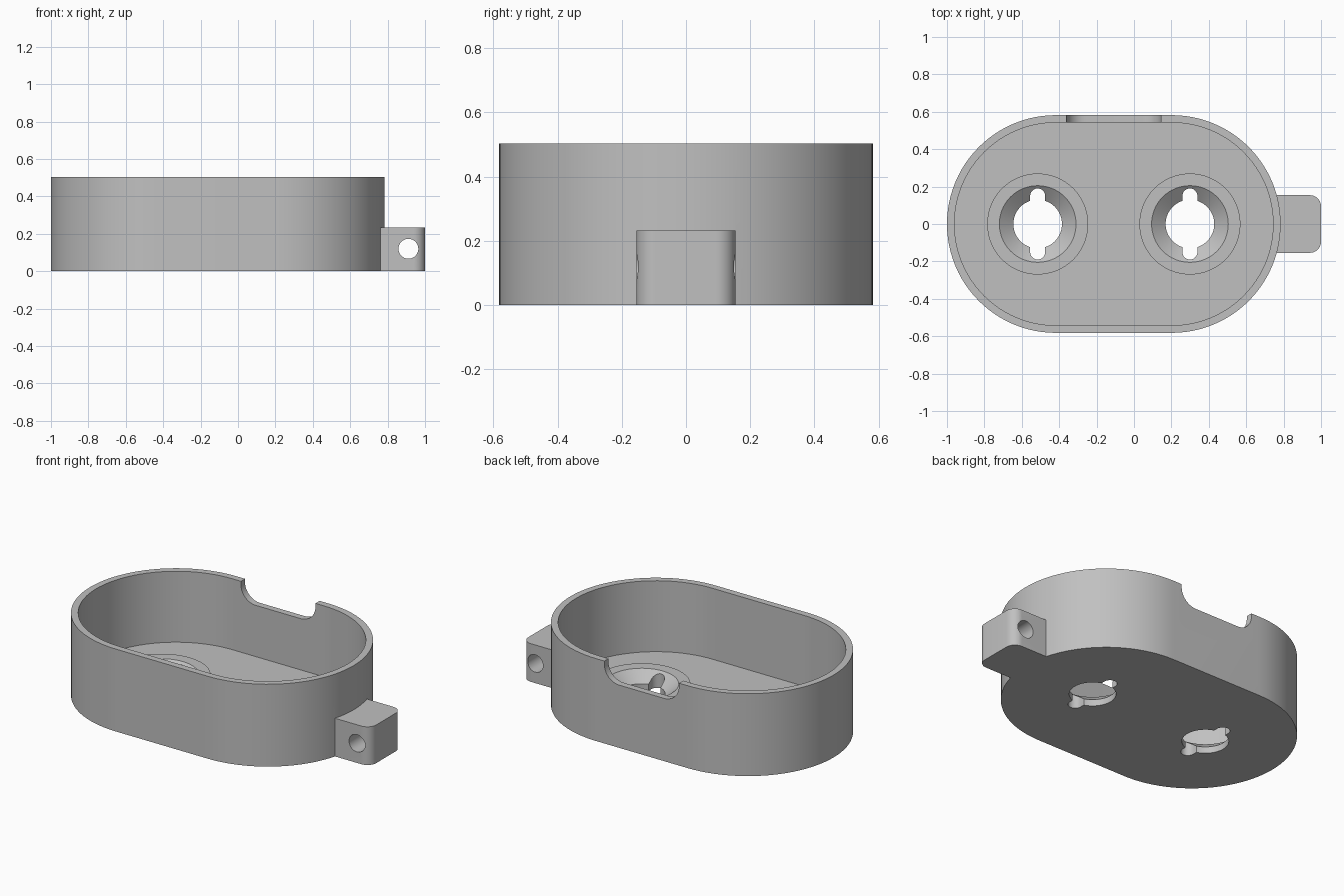
import bpy, bmesh, math
from mathutils import Matrix, Vector

cube = bpy.data.objects.get("Cube")
if cube:
    bpy.data.objects.remove(cube, do_unlink=True)

grey = bpy.data.materials.new("plain grey")
grey.use_nodes = True
colour = (0.53, 0.53, 0.53, 1)
grey.diffuse_color = colour
grey.node_tree.nodes["Principled BSDF"].inputs["Base Color"].default_value = colour


def rounded_rect(w, h, r, steps=10):
    """Outline centred on the origin; a full radius gives a slot or circle."""
    corners = [(1, 1), (-1, 1), (-1, -1), (1, -1)]
    points = []
    for i, (sx, sy) in enumerate(corners):
        for k in range(steps + 1):
            a = (i + k / steps) * math.pi / 2
            points.append((sx * (w / 2 - r) + r * math.cos(a),
                           sy * (h / 2 - r) + r * math.sin(a)))
    return points


def solid(name, layers, location=(0, 0, 0), upright=False):
    """Loft through (outline, height) layers; upright turns it to run along y."""
    bm = bmesh.new()
    rings = [[bm.verts.new((x, y, z)) for x, y in outline] for outline, z in layers]
    n = len(rings[0])
    for low, high in zip(rings, rings[1:]):
        for i in range(n):
            j = (i + 1) % n
            bm.faces.new((low[i], low[j], high[j], high[i]))
    bm.faces.new(rings[0][::-1])
    bm.faces.new(rings[-1])
    bmesh.ops.remove_doubles(bm, verts=bm.verts, dist=1e-5)
    turn = Matrix.Rotation(math.pi / 2, 4, "X") if upright else Matrix()
    bm.transform(Matrix.Translation(Vector(location)) @ turn)
    bmesh.ops.recalc_face_normals(bm, faces=bm.faces)
    mesh = bpy.data.meshes.new(name)
    bm.to_mesh(mesh)
    bm.free()
    mesh.materials.append(grey)
    obj = bpy.data.objects.new(name, mesh)
    bpy.context.collection.objects.link(obj)
    return obj


def combine(target, other, operation):
    mod = target.modifiers.new(operation.lower(), "BOOLEAN")
    mod.operation, mod.solver, mod.object = operation, "EXACT", other
    bpy.context.view_layer.objects.active = target
    bpy.ops.object.modifier_apply(modifier=mod.name)
    bpy.data.objects.remove(other, do_unlink=True)


def circle(r):
    return rounded_rect(2 * r, 2 * r, r, 16)


CX = -0.108
HEIGHT, FLOOR, BOSS = 0.503, 0.07, 0.1

# Oval tub with a side lug
outer = rounded_rect(1.784, 1.164, 0.582, 24)
inner = rounded_rect(1.704, 1.084, 0.542, 24)
tub = solid("oval_tub", [(outer, 0), (outer, HEIGHT)], (CX, 0, 0))
lug = rounded_rect(0.4, 0.308, 0.06)
combine(tub, solid("lug", [(lug, 0), (lug, 0.233)], (0.8, 0, 0)), "UNION")
combine(tub, solid("cavity", [(inner, FLOOR), (inner, 0.7)], (CX, 0, 0)), "DIFFERENCE")

# Cross hole through the lug
bore = circle(0.053)
combine(tub, solid("lug_bore", [(bore, -0.3), (bore, 0.3)], (0.911, 0, 0.12), True),
        "DIFFERENCE")

# Rounded notch in the back rim
notch = rounded_rect(0.504, 0.5, 0.1)
combine(tub, solid("rim_notch", [(notch, -0.1), (notch, 0.1)],
                   (CX, 0.58, HEIGHT + 0.13), True), "DIFFERENCE")

# Two raised rings with countersunk keyhole openings
for side in (-1, 1):
    x = CX + side * 0.407
    ring = circle(0.27)
    combine(tub, solid("boss", [(ring, 0.03), (ring, BOSS)], (x, 0, 0)), "UNION")
    sink = [(circle(0.13), -0.1), (circle(0.13), 0.04),
            (circle(0.205), BOSS), (circle(0.23), BOSS + 0.02)]
    combine(tub, solid("countersink", sink, (x, 0, 0)), "DIFFERENCE")
    slot = rounded_rect(0.08, 0.38, 0.04)
    combine(tub, solid("key_slot", [(slot, -0.1), (slot, 0.2)], (x, 0, 0)), "DIFFERENCE")

# Smooth curved walls, crisp rims
bpy.ops.object.select_all(action="DESELECT")
tub.select_set(True)
bpy.context.view_layer.objects.active = tub
bpy.ops.object.shade_smooth_by_angle(angle=math.radians(30))
